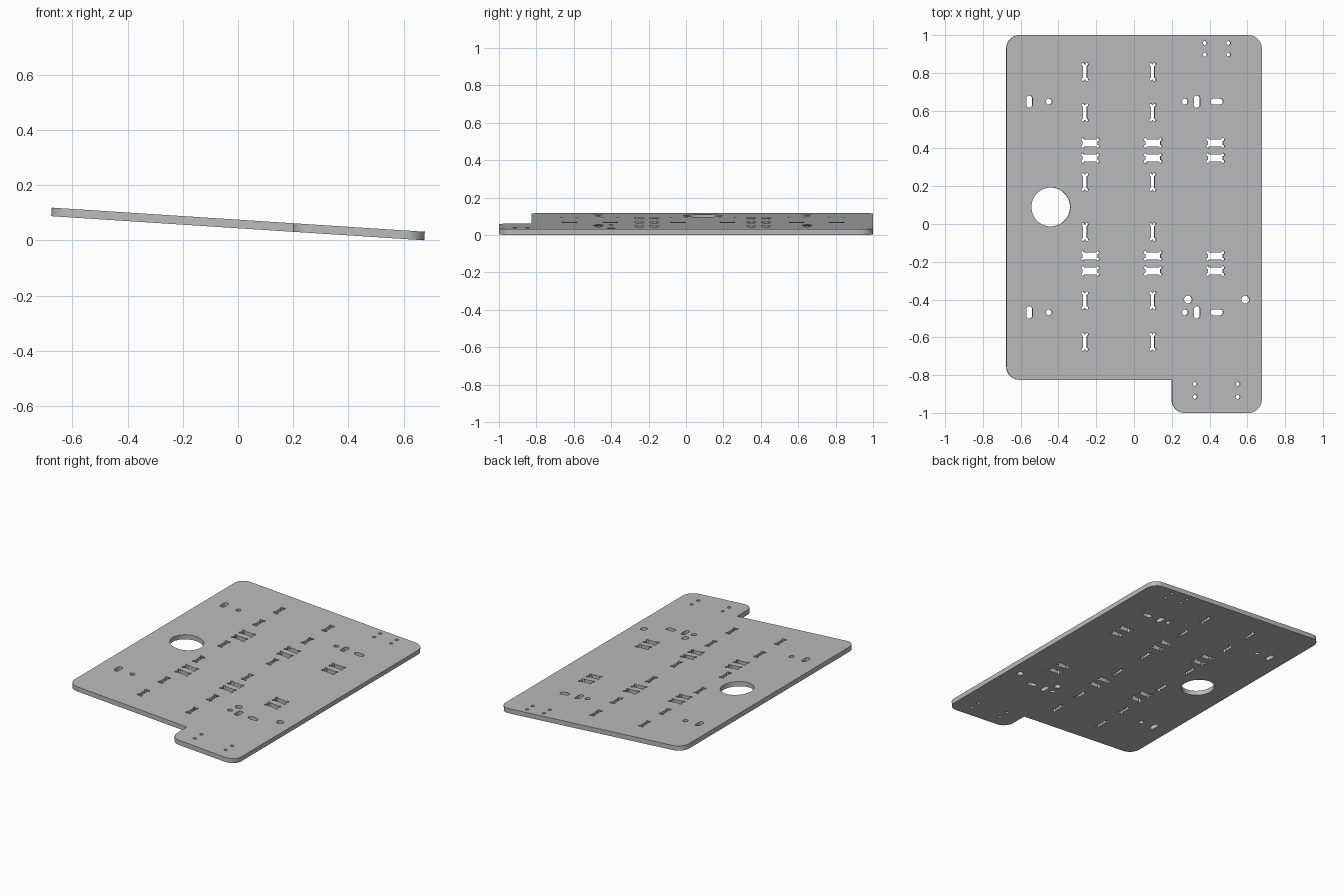
import bpy, bmesh
from math import sin, cos, pi, radians

if "Cube" in bpy.data.objects:
    bpy.data.objects.remove(bpy.data.objects["Cube"])

THICK, TILT, HALF_W = 0.031, radians(3.7), 0.677


def arc(cx, cy, r, start, sweep, n):
    return [(cx + r * cos(start + sweep * i / n), cy + r * sin(start + sweep * i / n))
            for i in range(n + 1)]


def circle(x, y, r, n=24):
    return arc(x, y, r, 0, 2 * pi, n)[:-1]


def slot(x, y, r, dx, dy):
    """Round-ended slot reaching dx or dy from its centre."""
    a = 0 if dy else pi / 2
    return arc(x - dx * (dx > 0), y + dy, r, a, pi, 10) + arc(x + dx, y - dy, r, a + pi, pi, 10)


def dogbone(x, y, hx, hy, r=0.008):
    """Rectangular slot with a round relief on every corner."""
    pts = []
    for k, (sx, sy) in enumerate([(1, 1), (-1, 1), (-1, -1), (1, -1)]):
        pts += arc(x + sx * hx, y + sy * hy, r, (k - 1) * pi / 2, 1.5 * pi, 9)
    return pts


# Outline: rounded plate with a tab at the front right
R = 0.07
outline = []
for cx, cy, start in [(HALF_W - R, 1 - R, 0), (R - HALF_W, 1 - R, pi / 2),
                      (R - HALF_W, R - 0.825, pi)]:
    outline += arc(cx, cy, R, start, pi / 2, 10)
outline.append((0.2, -0.825))
outline += arc(0.2 + R, R - 1, R, pi, pi / 2, 10)
outline += arc(HALF_W - R, R - 1, R, 1.5 * pi, pi / 2, 10)

# Large cable hole and two medium holes
loops = [outline, circle(-0.442, 0.09, 0.103, 64)]
loops += [circle(x, -0.4, 0.021) for x in (0.286, 0.59)]

# Narrow and wide dogbone slots
for y in (0.805, 0.59, 0.222, -0.042, -0.405, -0.624):
    loops += [dogbone(x, y, 0.01, 0.04) for x in (-0.261, 0.098)]
for y in (0.429, 0.349, -0.169, -0.249):
    loops += [dogbone(x, y, 0.04, 0.018) for x in (-0.233, 0.1, 0.431)]

# Mounting hole groups
for y in (0.648, -0.468):
    loops += [circle(x, y, 0.016) for x in (-0.452, 0.27)]
    loops += [slot(x, y, 0.016, 0, 0.017) for x in (-0.556, 0.333)]
    loops.append(slot(0.439, y, 0.016, 0.017, 0))

# Small screw holes at the back and on the tab
for xs, ys in (((0.376, 0.5), (0.958, 0.897)), ((0.323, 0.55), (-0.847, -0.915))):
    loops += [circle(x, y, 0.011, 16) for x in xs for y in ys]

# Filled, extruded profile
curve = bpy.data.curves.new("plate_profile", "CURVE")
curve.dimensions = "2D"
curve.fill_mode = "BOTH"
curve.extrude = THICK / 2
for pts in loops:
    s = curve.splines.new("POLY")
    s.points.add(len(pts) - 1)
    for p, (x, y) in zip(s.points, pts):
        p.co = (x, y, 0, 1)
    s.use_cyclic_u = True
plate = bpy.data.objects.new("base_plate", curve)
bpy.context.collection.objects.link(plate)
bpy.ops.object.select_all(action="DESELECT")
plate.select_set(True)
bpy.context.view_layer.objects.active = plate
bpy.ops.object.convert(target="MESH")
plate = bpy.context.object
plate.name = "base_plate"

# Weld caps to the walls
bm = bmesh.new()
bm.from_mesh(plate.data)
bmesh.ops.remove_doubles(bm, verts=bm.verts, dist=0.0001)
bmesh.ops.recalc_face_normals(bm, faces=bm.faces)
bm.to_mesh(plate.data)
bm.free()

# Sideways tilt, resting on the right edge
plate.rotation_euler = (0, TILT, 0)
plate.location.z = HALF_W * sin(TILT) + THICK / 2 * cos(TILT)

grey = bpy.data.materials.new("plain_grey")
grey.use_nodes = True
colour = (0.5, 0.5, 0.5, 1)
grey.diffuse_color = colour
grey.node_tree.nodes["Principled BSDF"].inputs["Base Color"].default_value = colour
plate.data.materials.clear()
plate.data.materials.append(grey)
bpy.ops.object.shade_smooth_by_angle(angle=radians(30))
